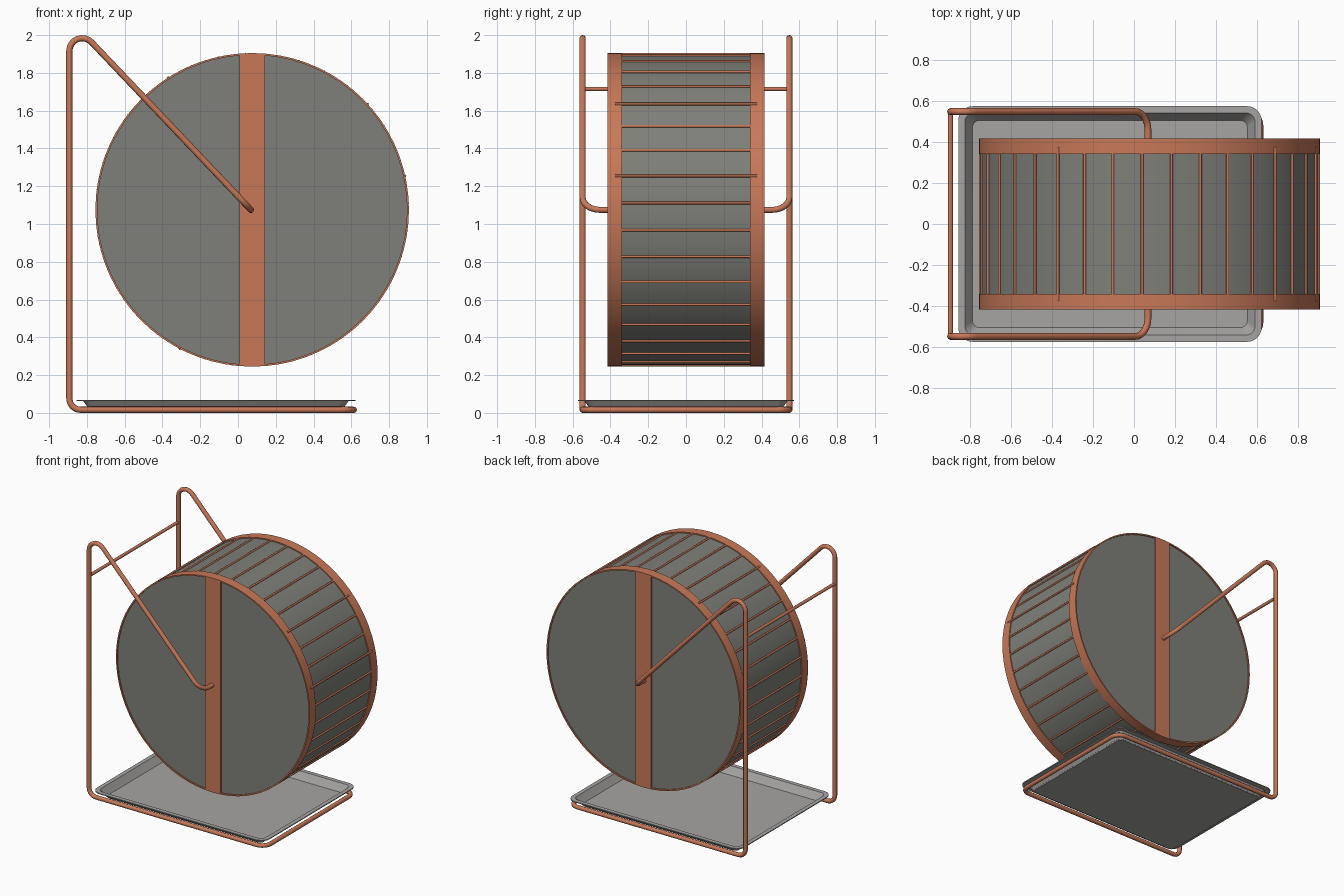
import bpy, bmesh, math
from mathutils import Vector, Matrix

if "Cube" in bpy.data.objects:
    bpy.data.objects.remove(bpy.data.objects["Cube"])


def material(name, rgb):
    m = bpy.data.materials.new(name)
    m.diffuse_color = (*rgb, 1)
    m.use_nodes = True
    m.node_tree.nodes["Principled BSDF"].inputs["Base Color"].default_value = m.diffuse_color
    return m


COPPER = material("copper", (0.58, 0.19, 0.098))
MESH_GREY = material("dark grey", (0.212, 0.216, 0.192))
TRAY_GREY = material("light grey", (0.385, 0.375, 0.365))

CX, CZ, R = 0.075, 1.075, 0.83   # wheel centre and radius


def finish(bm, name, mat, angle=None):
    bmesh.ops.recalc_face_normals(bm, faces=bm.faces)
    me = bpy.data.meshes.new(name)
    bm.to_mesh(me)
    bm.free()
    ob = bpy.data.objects.new(name, me)
    bpy.context.collection.objects.link(ob)
    me.materials.append(mat)
    if angle:
        smooth(ob, angle)
    return ob


def smooth(ob, angle):
    bpy.ops.object.select_all(action='DESELECT')
    ob.select_set(True)
    bpy.context.view_layer.objects.active = ob
    bpy.ops.object.shade_smooth_by_angle(angle=math.radians(angle))


def loft(bm, rings, closed=False):
    """Skin a list of equal-length point rings."""
    vs = [[bm.verts.new(p) for p in ring] for ring in rings]
    pairs = list(zip(vs, vs[1:] + ([vs[0]] if closed else [])))
    for a, b in pairs if closed else pairs[:len(vs) - 1]:
        for i in range(len(a)):
            j = (i + 1) % len(a)
            bm.faces.new((a[i], a[j], b[j], b[i]))
    return vs


def circle(r, y, n=72):
    return [(CX + r * math.cos(2 * math.pi * i / n), y,
             CZ + r * math.sin(2 * math.pi * i / n)) for i in range(n)]


def fillet(points, steps=8):
    """Round the corners of a path given as (x, y, z, radius)."""
    P = [Vector(p[:3]) for p in points]
    out = [P[0]]
    for i in range(1, len(P) - 1):
        a, b = (P[i - 1] - P[i]).normalized(), (P[i + 1] - P[i]).normalized()
        half = a.angle(b) / 2
        r = points[i][3]
        c = P[i] + (a + b).normalized() * (r / math.sin(half))
        s = P[i] + a * (r / math.tan(half)) - c
        e = P[i] + b * (r / math.tan(half)) - c
        w = s.angle(e)
        for k in range(steps + 1):
            t = k / steps
            out.append(c + (s * math.sin((1 - t) * w) + e * math.sin(t * w)) / math.sin(w))
    return out + [P[-1]]


def tube(name, path, r, mat):
    cu = bpy.data.curves.new(name, 'CURVE')
    cu.dimensions = '3D'
    cu.bevel_depth, cu.bevel_resolution, cu.use_fill_caps = r, 3, True
    sp = cu.splines.new('POLY')
    sp.points.add(len(path) - 1)
    for pt, p in zip(sp.points, path):
        pt.co = (*p, 1)
    cu.materials.append(mat)
    ob = bpy.data.objects.new(name, cu)
    bpy.context.collection.objects.link(ob)
    bpy.ops.object.select_all(action='DESELECT')
    ob.select_set(True)
    bpy.context.view_layer.objects.active = ob
    bpy.ops.object.convert(target='MESH')
    smooth(bpy.context.object, 50)


# Wheel drum with closed side discs
bm = bmesh.new()
ends = loft(bm, [circle(0.822, -0.406), circle(0.822, 0.406)])
for ring in ends:
    bm.faces.new(ring)
finish(bm, "wheel_drum", MESH_GREY, 30)

# Rim bands and upright side straps
for side, s in (("front", -1), ("back", 1)):
    bm = bmesh.new()
    loft(bm, [circle(R, s * 0.34), circle(R, s * 0.415),
              circle(R - 0.01, s * 0.415), circle(R - 0.01, s * 0.34)], closed=True)
    finish(bm, side + "_rim", COPPER, 30)
    bm = bmesh.new()
    bmesh.ops.create_cube(bm, size=1, matrix=Matrix.Translation((CX, s * 0.408, CZ))
                          @ Matrix.Diagonal((0.134, 0.014, 1.65, 1)))
    finish(bm, side + "_strap", COPPER)

# Rungs round the drum, a few reaching over the rims
bm = bmesh.new()
for i in range(36):
    a = math.radians(2.5 + 10 * i)
    long = i in (1, 4, 12, 24)
    r, depth = (0.829, 0.75) if long else (0.824, 0.69)
    bmesh.ops.create_cone(
        bm, cap_ends=True, segments=8, radius1=0.007, radius2=0.007, depth=depth,
        matrix=Matrix.Translation((CX + r * math.cos(a), 0, CZ + r * math.sin(a)))
        @ Matrix.Rotation(math.pi / 2, 4, 'X'))
finish(bm, "wheel_rungs", COPPER, 50)

# Bent tube stand: arm, upright, base, then mirrored back
TR, BX, BY = 0.0165, -0.893, 0.547
half_path = [(0.068, -0.40, CZ, 0), (0.068, -BY, CZ, 0.09), (BX, -BY, 2.086, 0.068),
             (BX, -BY, TR, 0.06), (0.613, -BY, TR, 0.07)]
full_path = half_path + [(x, -y, z, r) for x, y, z, r in reversed(half_path)]
tube("stand_frame", fillet(full_path), TR, COPPER)
tube("stand_crossbar", [(BX, -BY, 1.715), (BX, BY, 1.715)], 0.012, COPPER)


# Shallow tray with a flat lip
def rounded_rect(inset, z, radius):
    hx, hy = 0.738 - inset, 0.573 - inset
    pts = []
    for q, (sx, sy) in enumerate(((1, 1), (-1, 1), (-1, -1), (1, -1))):
        for k in range(7):
            a = math.pi / 2 * (q + k / 6)
            pts.append((-0.117 + sx * (hx - radius) + radius * math.cos(a),
                        sy * (hy - radius) + radius * math.sin(a), z))
    return pts


bm = bmesh.new()
rings = loft(bm, [rounded_rect(0.074, 0.010, 0.03), rounded_rect(0.036, 0.062, 0.045),
                  rounded_rect(0.0, 0.062, 0.07), rounded_rect(0.0, 0.069, 0.07),
                  rounded_rect(0.032, 0.069, 0.045), rounded_rect(0.069, 0.016, 0.03)])
bm.faces.new(rings[0])
bm.faces.new(rings[-1])
finish(bm, "tray", TRAY_GREY, 25)
